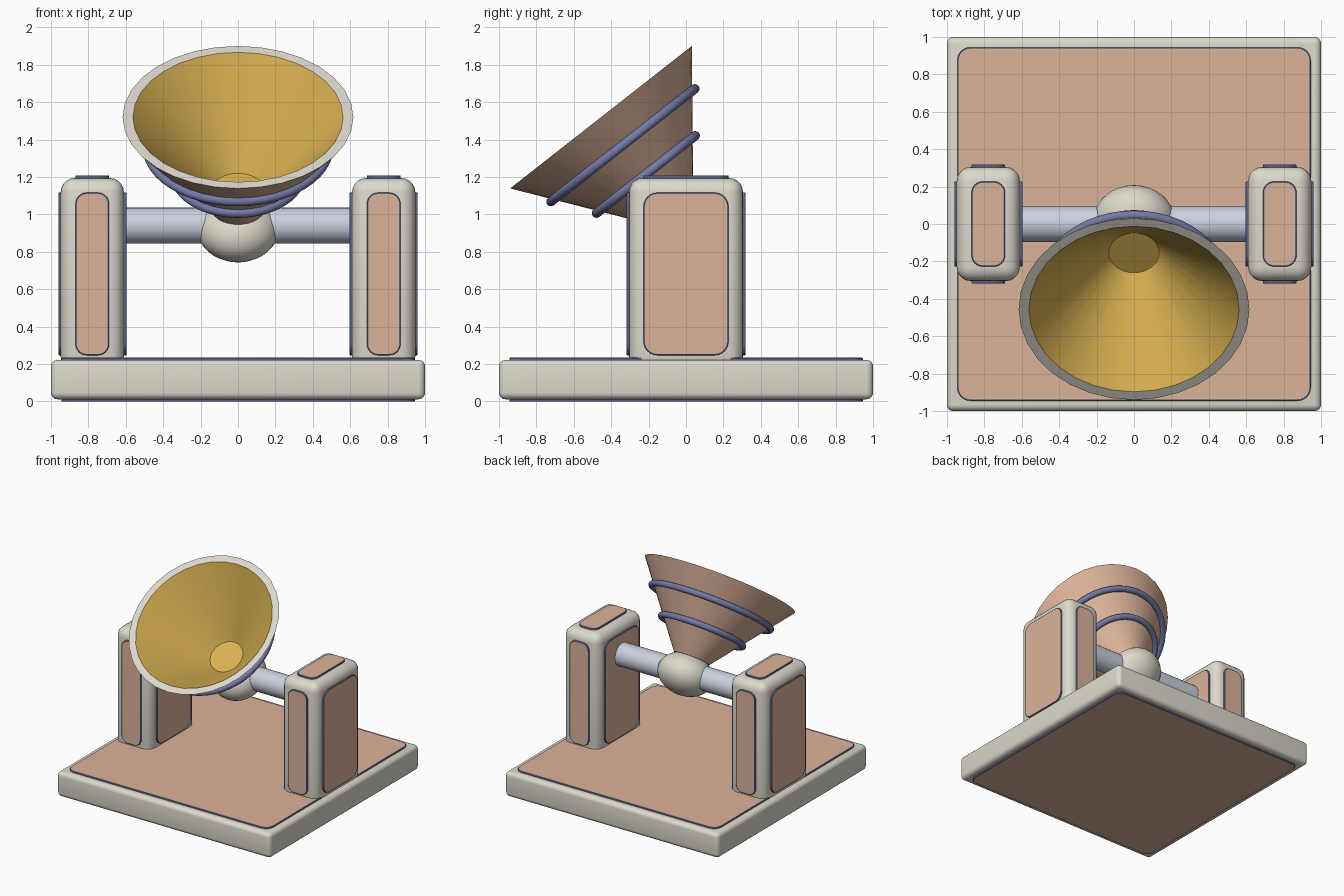
import bpy, bmesh, math
from mathutils import Vector, Matrix

if "Cube" in bpy.data.objects:
    bpy.data.objects.remove(bpy.data.objects["Cube"])


def mat(name, rgb):
    lin = [((c / 255 + 0.055) / 1.055) ** 2.4 for c in rgb]
    m = bpy.data.materials.new(name)
    m.diffuse_color = (*lin, 1)
    m.use_nodes = True
    m.node_tree.nodes["Principled BSDF"].inputs["Base Color"].default_value = m.diffuse_color
    return m


WHITE = mat("warm white", (221, 217, 204))
PINK = mat("clay pink", (220, 179, 154))
BLUE = mat("slate blue", (116, 122, 166))
STEEL = mat("pale steel", (202, 208, 222))
GOLD = mat("gold", (218, 178, 82))


def finish(name, bm, mats, angle=35):
    bmesh.ops.recalc_face_normals(bm, faces=bm.faces)
    me = bpy.data.meshes.new(name)
    bm.to_mesh(me)
    bm.free()
    ob = bpy.data.objects.new(name, me)
    bpy.context.collection.objects.link(ob)
    for m in mats:
        me.materials.append(m)
    bpy.ops.object.select_all(action='DESELECT')
    ob.select_set(True)
    bpy.context.view_layer.objects.active = ob
    bpy.ops.object.shade_smooth_by_angle(angle=math.radians(angle))
    return ob


def rounded_box(name, centre, size, radius):
    bm = bmesh.new()
    bmesh.ops.create_cube(bm, size=1, matrix=Matrix.Translation(centre) @ Matrix.Diagonal((*size, 1)))
    bmesh.ops.bevel(bm, geom=bm.edges[:], offset=radius, segments=5, profile=0.5, affect='EDGES')
    return finish(name, bm, [WHITE])


def panel(name, centre, normal, width, height, radius, depth=0.03, border=0.008):
    """Blue rounded plate with a pink face; centre is on its outer face."""
    n = Vector(normal)
    v = Vector((0, 1, 0)) if abs(n.z) > 0.5 else Vector((0, 0, 1))
    u = v.cross(n)
    bm = bmesh.new()

    def ring(shrink, offset):
        r = radius - shrink
        out = []
        for q, (sx, sy) in enumerate(((1, 1), (-1, 1), (-1, -1), (1, -1))):
            for i in range(7):
                a = (q + i / 6) * math.pi / 2
                x = sx * (width / 2 - radius) + r * math.cos(a)
                y = sy * (height / 2 - radius) + r * math.sin(a)
                out.append(bm.verts.new(Vector(centre) + u * x + v * y + n * offset))
        return out

    rings = [ring(0, -depth), ring(0, -0.003), ring(0.003, 0), ring(border, 0)]
    k = len(rings[0])
    for a, b in zip(rings, rings[1:]):
        for i in range(k):
            bm.faces.new((a[i], a[(i + 1) % k], b[(i + 1) % k], b[i]))
    bm.faces.new(rings[0])
    bm.faces.new(rings[-1]).material_index = 1
    return finish(name, bm, [BLUE, PINK])


def lathe(name, profile, mats, ids, matrix, seg=32, closed=False):
    """Spin (radius, height) points about local z; ids give each band's material."""
    bm = bmesh.new()
    rings = []
    for r, z in profile:
        if r < 1e-6:
            rings.append([bm.verts.new((0, 0, z))] * seg)
        else:
            rings.append([bm.verts.new((r * math.cos(2 * math.pi * i / seg),
                                        r * math.sin(2 * math.pi * i / seg), z)) for i in range(seg)])
    pairs = list(zip(rings, rings[1:]))
    if closed:
        pairs.append((rings[-1], rings[0]))
    for (a, b), m in zip(pairs, ids):
        for i in range(seg):
            j = (i + 1) % seg
            vs = list(dict.fromkeys((a[i], a[j], b[j], b[i])))
            bm.faces.new(vs).material_index = m
    bm.transform(matrix)
    return finish(name, bm, mats)


# Base slab with a panel above and below
rounded_box("base", (0, 0, 0.117), (2, 2, 0.21), 0.035)
panel("base_top_panel", (0, 0, 0.234), (0, 0, 1), 1.89, 1.89, 0.07)
panel("base_bottom_panel", (0, 0, 0), (0, 0, -1), 1.89, 1.89, 0.07)

# Two upright posts with panels on every visible face
for side, label in ((-1, "left"), (1, "right")):
    x = side * 0.779
    rounded_box(label + "_post", (x, 0, 0.68), (0.338, 0.61, 1.03), 0.075)
    for s, end in ((-1, "front"), (1, "back")):
        panel(f"{label}_post_{end}_panel", (x, s * 0.318, 0.682), (0, s, 0), 0.18, 0.87, 0.06)
    for s, end in ((-1, "left"), (1, "right")):
        panel(f"{label}_post_{end}_side_panel", (x + s * 0.182, 0, 0.682), (s, 0, 0), 0.455, 0.87, 0.075)
    panel(label + "_post_top_panel", (x, 0, 1.209), (0, 0, 1), 0.18, 0.455, 0.06)

# Axle between the posts
PIVOT = Matrix.Translation((0, 0, 0.94))
lathe("axle", [(0, -0.66), (0.096, -0.66), (0.096, 0.66), (0, 0.66)], [STEEL], [0, 0, 0],
      PIVOT @ Matrix.Rotation(math.pi / 2, 4, 'Y'))

# Tilted dish assembly
TILT = PIVOT @ Matrix.Rotation(math.radians(38.1), 4, 'X')
hub = [(0.222 * math.sin(math.pi * i / 16), -0.01 - 0.165 * math.cos(math.pi * i / 16)) for i in range(17)]
hub[0], hub[-1] = (0, hub[0][1]), (0, hub[-1][1])
lathe("hub", hub, [WHITE], [0] * 16, TILT)

# Horn: clay outside, white rim, gold inside
lathe("horn", [(0, 0.12), (0.143, 0.12), (0.617, 0.737), (0.562, 0.737), (0.135, 0.25), (0, 0.25)],
      [PINK, WHITE, GOLD], [0, 0, 1, 2, 2], TILT)

# Hoops around the horn
for label, radius, height in (("upper", 0.489, 0.547), ("lower", 0.336, 0.348)):
    tube = [(radius + 0.025 * math.cos(math.pi * i / 6), height + 0.025 * math.sin(math.pi * i / 6))
            for i in range(12)]
    lathe(label + "_hoop", tube, [BLUE], [0] * 12, TILT, seg=48, closed=True)
